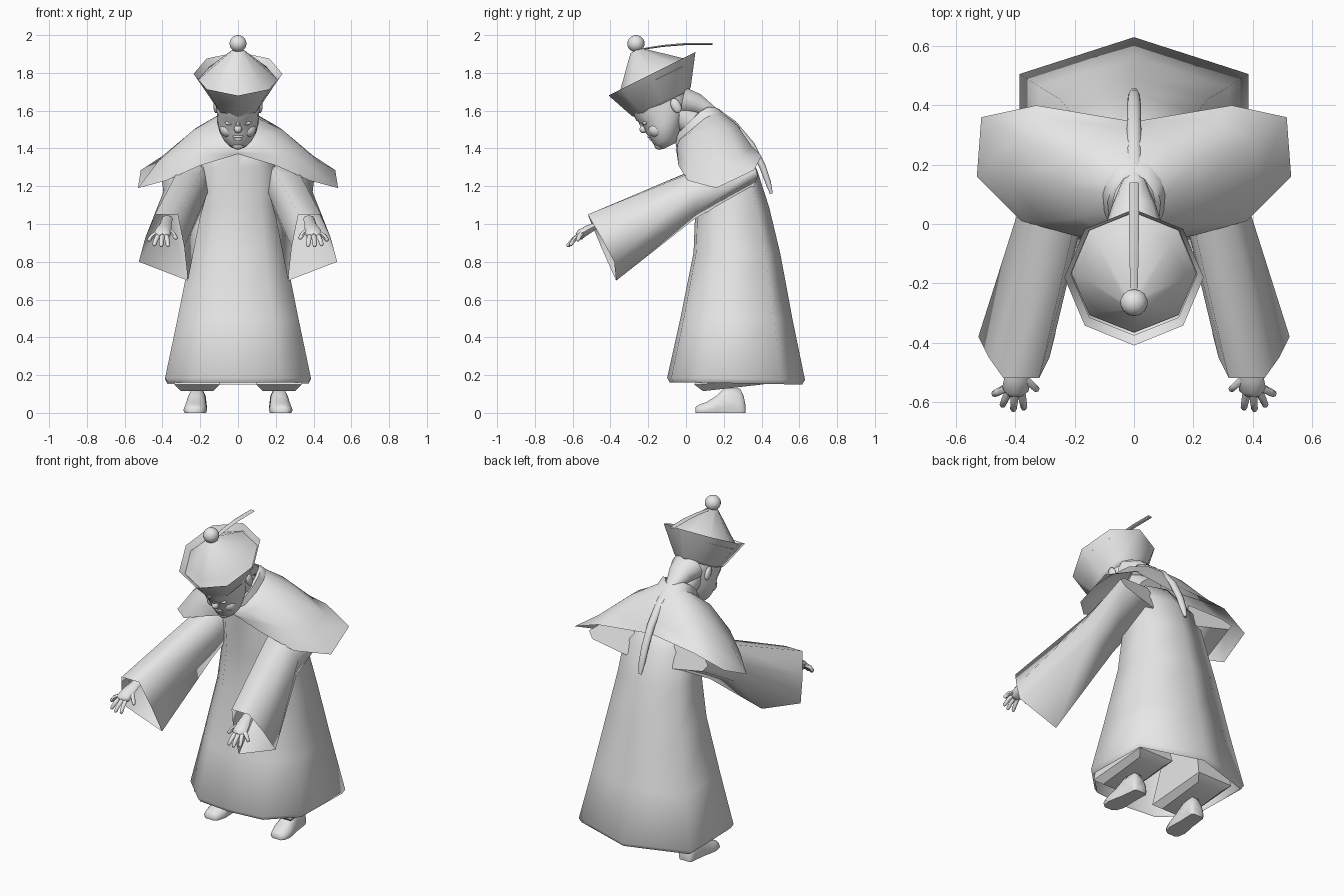
import bpy, bmesh, math
from mathutils import Vector

if "Cube" in bpy.data.objects:
    bpy.data.objects.remove(bpy.data.objects["Cube"])

grey = bpy.data.materials.new("plain_grey")
grey.diffuse_color = (0.8, 0.8, 0.8, 1)
grey.use_nodes = True
grey.node_tree.nodes["Principled BSDF"].inputs["Base Color"].default_value = grey.diffuse_color


def finish(bm, name, angle=35, mirror=False):
    bmesh.ops.recalc_face_normals(bm, faces=bm.faces)
    me = bpy.data.meshes.new(name)
    bm.to_mesh(me)
    bm.free()
    me.materials.append(grey)
    me.shade_smooth()
    me.set_sharp_from_angle(angle=math.radians(angle))
    ob = bpy.data.objects.new(name, me)
    bpy.context.collection.objects.link(ob)
    if mirror:
        ob.modifiers.new("mirror", 'MIRROR').use_mirror_merge = False
    return ob


def loft(name, rings, start=False, end=False, angle=35, mirror=False):
    """Skin a list of closed rings, with optional end caps."""
    bm = bmesh.new()
    vs = [[bm.verts.new(p) for p in r] for r in rings]
    n = len(vs[0])
    for a, b in zip(vs, vs[1:]):
        for i in range(n):
            j = (i + 1) % n
            bm.faces.new((a[i], a[j], b[j], b[i]))
    if start:
        bm.faces.new(vs[0])
    if end:
        bm.faces.new(vs[-1])
    return finish(bm, name, angle, mirror)


def sym(half):
    """Complete a ring given from front centre to back centre."""
    return half + [(-x, y, z) for x, y, z in reversed(half[1:-1])]


def tube(name, pts, radii, n=8, flat=1.0, mirror=False):
    """Tapered tube; flat squashes it away from its sideways axis."""
    pts = [Vector(p) for p in pts]
    rings = []
    for i, (p, r) in enumerate(zip(pts, radii)):
        t = (pts[min(i + 1, len(pts) - 1)] - pts[max(i - 1, 0)]).normalized()
        u = Vector((1, 0, 0))
        u = (u - t * u.dot(t)).normalized()
        v = t.cross(u)
        rings.append([p + r * (u * math.cos(k * math.tau / n) + v * flat * math.sin(k * math.tau / n))
                      for k in range(n)])
    return loft(name, rings, True, True, 60, mirror)


def ball(name, c, size, segs=12, rows=8, tilt=0, mirror=False):
    bm = bmesh.new()
    bmesh.ops.create_uvsphere(bm, u_segments=segs, v_segments=rows, radius=1)
    ca, sa = math.cos(tilt), math.sin(tilt)
    for v in bm.verts:
        x, y, z = (a * b for a, b in zip(v.co, size))
        v.co = Vector(c) + Vector((x, y * ca - z * sa, y * sa + z * ca))
    return finish(bm, name, 60, mirror)


# Tilted head frame: f forward, u up along the bowed head
TILT = math.atan(0.5)


def head_pt(x, f, u):
    c, s = math.cos(TILT), math.sin(TILT)
    return (x, -0.12 - f * c - u * s, 1.57 - f * s + u * c)


def head_ring(u, front, back, w, n):
    mid, r = (front + back) / 2, (front - back) / 2
    return [head_pt(w * math.sin(k * math.tau / n), mid + r * math.cos(k * math.tau / n), u)
            for k in range(n)]


# Long flared robe, open at the hem
robe = []
for z, w, yf, yb in [(.16, .372, -.085, .615), (.185, .386, -.10, .63), (.50, .32, -.03, .565),
                     (.85, .25, .04, .50), (1.1, .21, .05, .44), (1.3, .20, .03, .375), (1.42, .12, .02, .29)]:
    d = yb - yf
    robe.append(sym([(0, yf, z), (w * .58, yf + .03 * d, z), (w, yf + .25 * d, z),
                     (w, yb - .17 * d, z - .008), (0, yb, z - .01)]))
loft("robe", robe, end=True, angle=80)

# Shoulder cape
cape_neck = [(0, -.05, 1.40), (.07, -.03, 1.45), (.1, .04, 1.51), (.105, .1, 1.56),
             (.09, .15, 1.585), (.05, .2, 1.58), (0, .22, 1.57)]
loft("shoulder_cape", [
    sym(cape_neck),
    sym([(0, -.055, 1.39), (.09, -.045, 1.42), (.18, .02, 1.48), (.24, .13, 1.495),
         (.22, .22, 1.51), (.12, .27, 1.525), (0, .27, 1.53)]),
    sym([(0, -.05, 1.38), (.15, -.045, 1.37), (.31, .01, 1.35), (.42, .15, 1.335),
         (.40, .29, 1.36), (.25, .35, 1.41), (0, .325, 1.44)]),
    sym([(0, -.03, 1.37), (.20, -.04, 1.31), (.38, .01, 1.23), (.53, .16, 1.19),
         (.515, .36, 1.285), (.33, .40, 1.36), (0, .345, 1.37)])], angle=70)

# Standing collar
top = [(x * .85, y - .02 + (.06 - y) * .12, z + .035) for x, y, z in cape_neck]
inner = [(x * .8, y + (.06 - y) * .1, z) for x, y, z in top]
loft("collar", [sym(cape_neck), sym(top), sym(inner)], angle=60)
tube("neck", [(0, .13, 1.46), (0, .05, 1.53), (0, -.06, 1.60)], [.085, .075, .08], 12)

# Wide sleeves flaring to open cuffs
loft("sleeves", [
    [(.15, .30, 1.36), (.36, .34, 1.33), (.41, .37, 1.29), (.38, .38, 1.25), (.16, .36, 1.20), (.12, .33, 1.27)],
    [(.20, .0, 1.27), (.33, .0, 1.26), (.395, .03, 1.17), (.37, .05, 1.06), (.20, .05, 1.03), (.17, .03, 1.14)],
    [(.32, -.52, 1.05), (.44, -.52, 1.05), (.49, -.45, .93), (.525, -.38, .80), (.265, -.37, .70), (.285, -.45, .88)],
], start=True, angle=80, mirror=True)

# Hands with spread fingers
tube("palms", [(.375, -.36, 1.03), (.385, -.47, .995), (.395, -.52, .97), (.40, -.56, .945), (.40, -.575, .935)],
     [.03, .032, .042, .046, .03], 8, .55, True)
for i, (x, y, z) in enumerate([(.475, -.575, .91), (.445, -.615, .885), (.407, -.63, .88),
                               (.37, -.625, .88), (.325, -.56, .92)]):
    base = Vector((.436 - i * .018, -.555 + (.03 if i == 4 else 0), .948 + (.015 if i == 4 else 0)))
    tip = Vector((x, y, z))
    mid = base.lerp(tip, .55) + Vector((0, 0, .008))
    tube("finger_%d" % (i + 1), [base, mid, tip.lerp(mid, .15), tip], [.014, .013, .011, .005], 6, 1, True)

# Boxy trouser legs under the robe
def leg_ring(z, rx, ry, slope):
    return [(.217 + a * rx, .25 + b * ry, z + b * slope) for a, b in ((-1, -1), (1, -1), (1, 1), (-1, 1))]


loft("trouser_legs", [leg_ring(.45, .09, .14, 0), leg_ring(.165, .12, .205, .016),
                      leg_ring(.133, .085, .16, .018)], end=True, angle=30, mirror=True)

# Shoes with ankles
shoe = []
for y, w, h in [(.05, .03, .03), (.065, .05, .042), (.11, .063, .058), (.16, .058, .09),
                (.20, .052, .13), (.285, .048, .13), (.305, .047, .09), (.315, .035, .04)]:
    cx = .235 - y * .08
    shoe.append([(cx + w * a, y, h * b) for a, b in
                 [(-.9, 0), (-1, .25), (-.85, .7), (-.45, 1), (.45, 1), (.85, .7), (1, .25), (.9, 0)]])
loft("shoes", shoe, True, True, 60, True)

# Head from chin to crown
loft("head", [head_ring(u, f, b, w, 16) for u, f, b, w in [
    (-.155, .075, .01, .03), (-.145, .095, -.01, .05), (-.115, .112, -.04, .078), (-.08, .115, -.07, .098),
    (-.035, .122, -.11, .110), (.01, .122, -.14, .112), (.045, .138, -.16, .116), (.10, .14, -.16, .115)]],
     True, True, 70)

# Facial features
ball("nose", head_pt(0, .122, -.014), (.021, .024, .022), tilt=TILT)
ball("nose_bridge", head_pt(0, .116, .02), (.012, .016, .038), tilt=TILT)
ball("upper_lip", head_pt(0, .110, -.062), (.03, .014, .009), tilt=TILT)
ball("lower_lip", head_pt(0, .107, -.079), (.025, .014, .010), tilt=TILT)
ball("chin", head_pt(0, .088, -.125), (.035, .026, .026), tilt=TILT)
ball("eyelids", head_pt(.046, .102, .012), (.024, .014, .010), tilt=TILT, mirror=True)
ball("cheeks", head_pt(.054, .066, -.045), (.042, .042, .042), tilt=TILT, mirror=True)
ball("ears", head_pt(.116, -.085, .02), (.015, .026, .042), tilt=TILT, mirror=True)

# Hat: upturned octagonal brim and straight pointed crown
loft("hat_brim", [head_ring(.062, .13, -.185, .12, 8), head_ring(.075, .148, -.20, .135, 8),
                  head_ring(.228, .21, -.304, .235, 8), head_ring(.20, .185, -.278, .213, 8)],
     start=True, angle=80)
loft("hat_crown", [head_ring(.19, .18, -.275, .212, 8), head_ring(.225, .143, -.235, .178, 8),
                   head_ring(.378, .005, -.055, .03, 8)], end=True, angle=60)
ball("hat_finial", (0, -.265, 1.955), (.046, .046, .045), 14, 10)
tube("hat_plume", [(0, -.24, 1.925), (0, -.12, 1.943), (0, 0, 1.953), (0, .14, 1.953)],
     [.012, .015, .017, .016], 6, .4)

# Long braid down the back
tube("braid", [(0, -.02, 1.65), (0, .06, 1.632), (0, .14, 1.59), (0, .25, 1.53), (0, .345, 1.42),
               (0, .405, 1.305), (0, .435, 1.22), (0, .452, 1.16)],
     [.10, .075, .042, .026, .024, .023, .020, .010], 10, .8)
